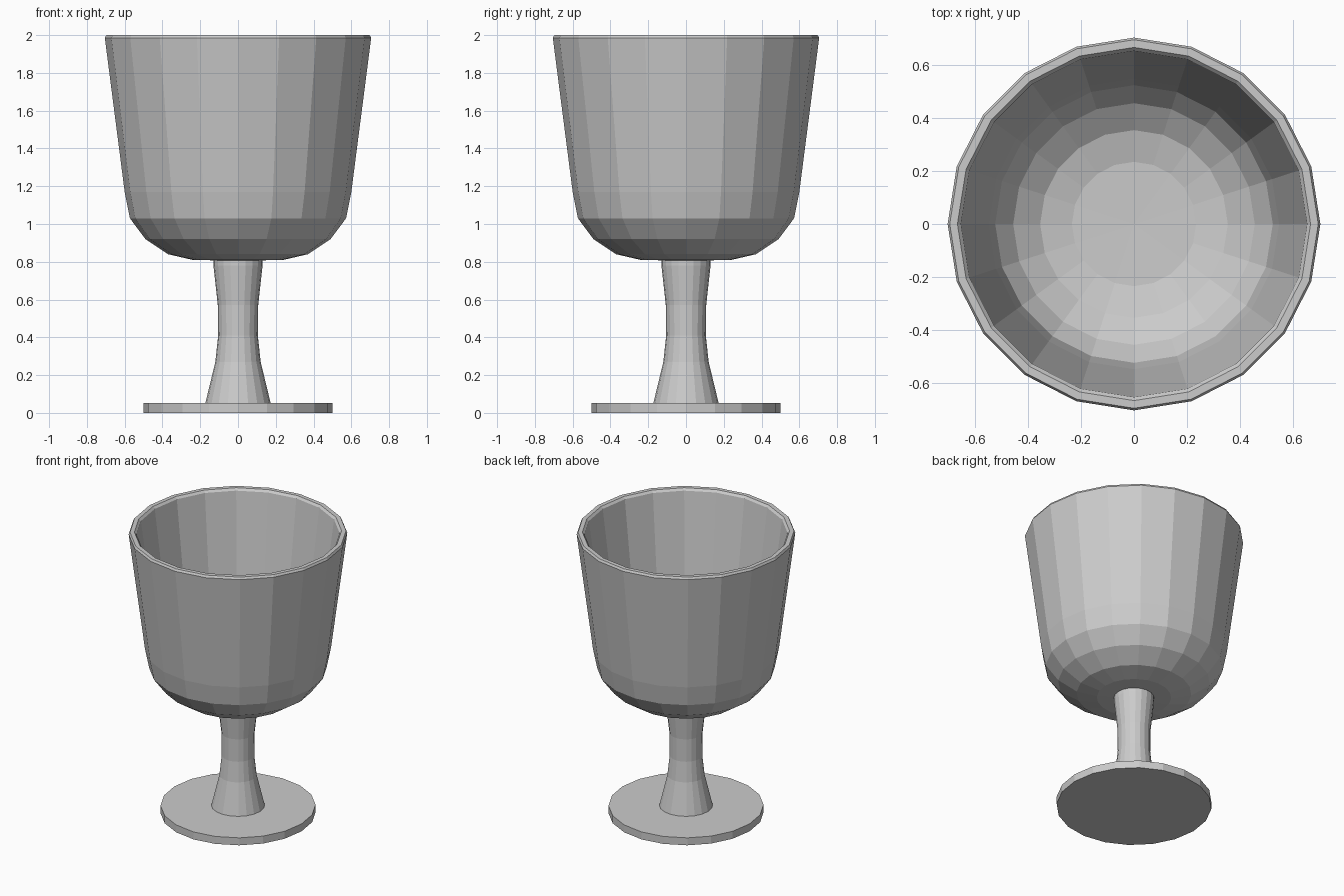
import bpy, bmesh, math

cube = bpy.data.objects.get("Cube")
if cube:
    bpy.data.objects.remove(cube, do_unlink=True)

SIDES = 20

grey = bpy.data.materials.new("plain grey")
grey.use_nodes = True
colour = (0.6, 0.6, 0.6, 1)
grey.diffuse_color = colour
grey.node_tree.nodes["Principled BSDF"].inputs["Base Color"].default_value = colour


def lathe(name, profile):
    """Spin a (radius, height) profile round z; radius 0 makes a pole."""
    bm = bmesh.new()
    verts = [bm.verts.new((r, 0, z)) for r, z in profile]
    edges = [bm.edges.new(pair) for pair in zip(verts, verts[1:])]
    bmesh.ops.spin(bm, geom=verts + edges, cent=(0, 0, 0), axis=(0, 0, 1),
                   angle=math.tau, steps=SIDES, use_duplicate=False)
    bmesh.ops.remove_doubles(bm, verts=bm.verts, dist=0.0005)
    bmesh.ops.recalc_face_normals(bm, faces=bm.faces)
    mesh = bpy.data.meshes.new(name)
    bm.to_mesh(mesh)
    bm.free()
    mesh.materials.append(grey)
    obj = bpy.data.objects.new(name, mesh)
    bpy.context.collection.objects.link(obj)
    return obj


# Hollow bowl: outside from the bottom up, over the rim, down the inside
outside = [(0, 0.805), (0.24, 0.81), (0.37, 0.84), (0.49, 0.92),
           (0.572, 1.03), (0.6, 1.17), (0.705, 1.985)]
rim = [(0.697, 2.0), (0.668, 2.0), (0.655, 1.985)]
inside = [(0.549, 1.18), (0.525, 1.05), (0.457, 0.96),
          (0.355, 0.89), (0.235, 0.86), (0, 0.855)]
lathe("bowl", outside + rim + inside)

# Waisted stem, its ends just inside the bowl and the foot
lathe("stem", [(0, 0.04), (0.175, 0.04), (0.172, 0.055), (0.12, 0.27),
               (0.105, 0.41), (0.107, 0.57), (0.13, 0.78), (0.13, 0.82),
               (0, 0.82)])

# Flat disc foot
lathe("foot", [(0, 0), (0.5, 0), (0.5, 0.053), (0, 0.053)])
